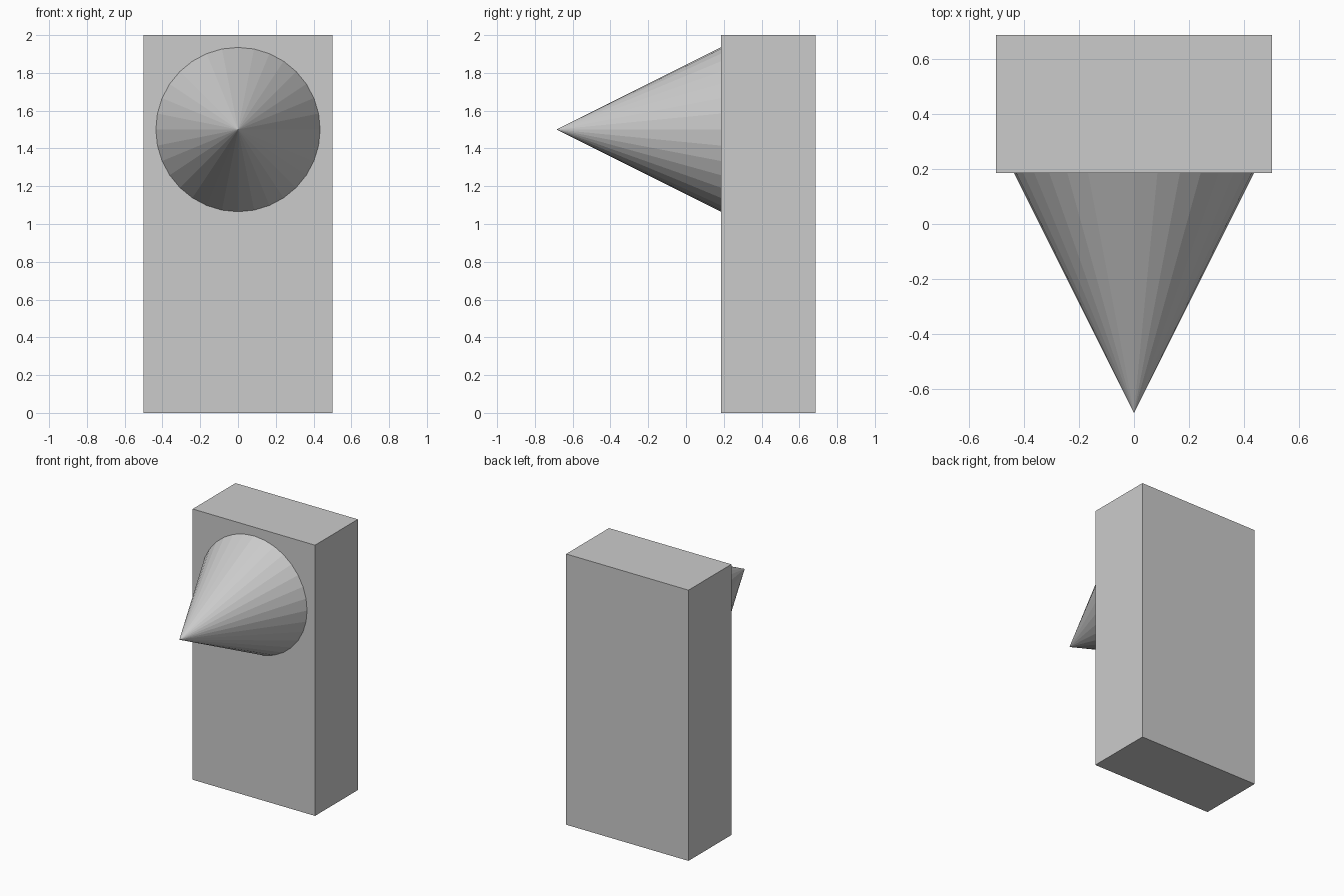
import bpy
import math

if "Cube" in bpy.data.objects:
    bpy.data.objects.remove(bpy.data.objects["Cube"])

# Upright rectangular slab
bpy.ops.mesh.primitive_cube_add(size=1, location=(0, 0.435, 1))
slab = bpy.context.object
slab.name = "slab"
slab.scale = (1, 0.5, 2)
bpy.ops.object.transform_apply(location=False, rotation=False, scale=True)

# Flat-shaded cone pointing forward, base slightly embedded in the slab
TIP_Y, LENGTH = -0.685, 0.9
bpy.ops.mesh.primitive_cone_add(
    vertices=32, radius1=LENGTH / 2, radius2=0, depth=LENGTH,
    location=(0, TIP_Y + LENGTH / 2, 1.5), rotation=(math.radians(90), 0, 0))
bpy.context.object.name = "front_cone"
